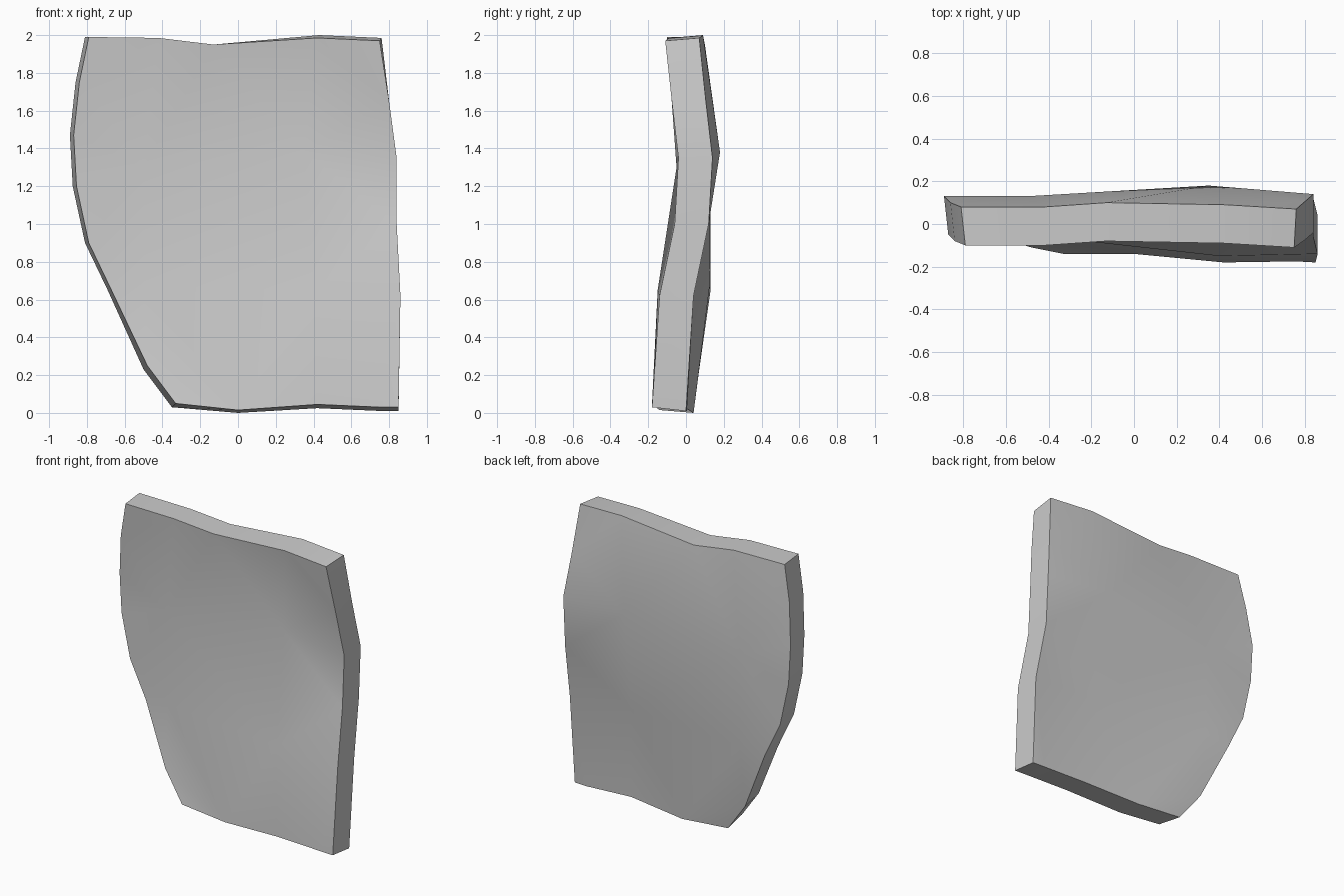
import bpy
import bmesh
import math
from mathutils import Vector
from mathutils.geometry import delaunay_2d_cdt

cube = bpy.data.objects.get("Cube")
if cube:
    bpy.data.objects.remove(cube, do_unlink=True)

THICKNESS = 0.18

# Front rim of the shard as (x, z, y), clockwise from the upper left corner
rim = [
    (-.79, 1.99, -.1), (-.42, 1.985, -.1), (-.13, 1.95, -.08), (.42, 1.985, -.09),
    (.75, 1.97, -.11), (.8, 1.65, -.075), (.84, 1.35, -.04), (.84, 1, -.06),
    (.86, .62, -.14), (.85, .03, -.18), (.76, .03, -.175), (.42, .045, -.18),
    (0, .015, -.14), (-.33, .05, -.14), (-.48, .25, -.11), (-.67, .65, -.05),
    (-.79, .9, -.05), (-.855, 1.2, -.05), (-.87, 1.47, -.05), (-.84, 1.75, -.08),
]

# Low points and peaks of the warped faces
peaks = [(-.5, 1.3, -.05), (.35, 1.38, 0), (.4, .65, -.15), (-.5, .67, -.055)]
LEFT_PEAK, HIGH_PEAK, LOW_PEAK, CHIP_PEAK = range(len(rim), len(rim) + len(peaks))
creases = [(LEFT_PEAK, HIGH_PEAK), (HIGH_PEAK, 6), (LEFT_PEAK, LOW_PEAK),
           (LOW_PEAK, 8), (LEFT_PEAK, 17), (CHIP_PEAK, 12), (CHIP_PEAK, 15)]


def back_point(x, z, y):
    """Move a front point to the back, flaring the rim slightly outward."""
    if x < -.55 or (x < -.3 and z < .3):
        x -= .02
    if x > 0 and z > 1.9:
        z += .015
        x += .01
    if z < .3:
        z = max(0, z - .02)
    return Vector((x, y + THICKNESS, z))


# Triangulate the outline along the creases
count = len(rim)
points = rim + peaks
flat = [Vector((x, z)) for x, z, y in points]
result = delaunay_2d_cdt(flat, creases, [list(range(count))], 1, 1e-5)
triangles = [[result[3][i][0] for i in tri] for tri in result[2]]

# Front face, back face and the wall between them
bm = bmesh.new()
front = [bm.verts.new((x, y, z)) for x, z, y in points]
back = [bm.verts.new(back_point(*p)) for p in points]
for tri in triangles:
    bm.faces.new([front[i] for i in tri])
    bm.faces.new([back[i] for i in reversed(tri)])
for i in range(count):
    j = (i + 1) % count
    bm.faces.new((front[i], front[j], back[j], back[i]))
bmesh.ops.recalc_face_normals(bm, faces=bm.faces)

# Stand the slab on the ground
lowest = min(v.co.z for v in bm.verts)
for v in bm.verts:
    v.co.z -= lowest
mesh = bpy.data.meshes.new("stone_slab")
bm.to_mesh(mesh)
bm.free()
slab = bpy.data.objects.new("stone_slab", mesh)
bpy.context.collection.objects.link(slab)

# Plain grey stone
grey = (.6, .6, .6, 1)
stone = bpy.data.materials.new("grey stone")
stone.use_nodes = True
stone.diffuse_color = grey
stone.node_tree.nodes["Principled BSDF"].inputs["Base Color"].default_value = grey
mesh.materials.append(stone)

# Soft faces with a crisp rim
bpy.ops.object.select_all(action='DESELECT')
slab.select_set(True)
bpy.context.view_layer.objects.active = slab
bpy.ops.object.shade_smooth_by_angle(angle=math.radians(35))
